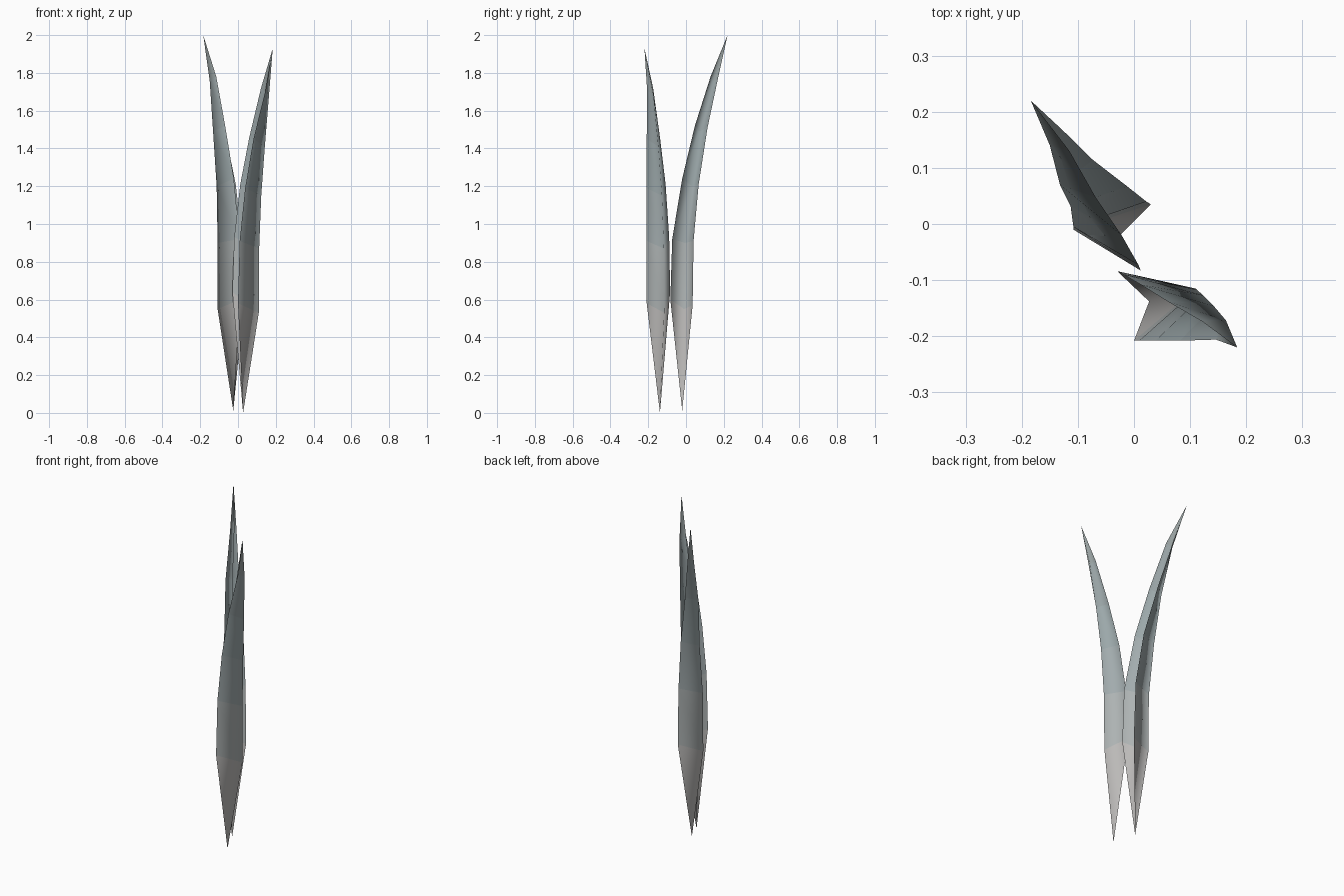
import bpy, bmesh

# Grey at the foot, turning to a dark blue-green grey upwards
bands = []
for i, col in enumerate([(0.50, 0.49, 0.48), (0.42, 0.45, 0.45), (0.36, 0.41, 0.42),
                         (0.33, 0.39, 0.40), (0.31, 0.36, 0.37), (0.30, 0.34, 0.34)]):
    mat = bpy.data.materials.new("leaf_band_%d" % i)
    mat.diffuse_color = (*col, 1)
    bands.append(mat)


def blade(name, base, rim_a, fold, rim_b, tip):
    """Thin V-folded blade: three long rails meeting at a base and a tip point."""
    bm = bmesh.new()
    rails = [[bm.verts.new(p) for p in rail] for rail in (rim_a, fold, rim_b)]
    v_base, v_tip = bm.verts.new(base), bm.verts.new(tip)
    for left, right in zip(rails, rails[1:]):
        faces = [bm.faces.new((v_base, right[0], left[0]))]
        for i in range(len(left) - 1):
            faces.append(bm.faces.new((left[i], right[i], right[i + 1], left[i + 1])))
        faces.append(bm.faces.new((left[-1], right[-1], v_tip)))
        for i, f in enumerate(faces):
            f.material_index = i
            f.smooth = True
    bmesh.ops.recalc_face_normals(bm, faces=bm.faces)
    # the outside is the side away from the open edges
    open_x = rim_a[0][0] - fold[0][0]
    bm.normal_update()
    if rails[0][0].link_faces[0].normal.x * open_x > 0:
        bmesh.ops.reverse_faces(bm, faces=bm.faces)
    me = bpy.data.meshes.new(name)
    bm.to_mesh(me)
    bm.free()
    for mat in bands:
        me.materials.append(mat)
    ob = bpy.data.objects.new(name, me)
    bpy.context.collection.objects.link(ob)
    return ob


# Taller leaf, leaning to the back left, open towards +x
blade("tall_leaf",
      (-0.025, -0.02, 0.012),
      [(0.012, -0.083, 0.60), (0.008, -0.073, 0.92), (-0.022, -0.02, 1.24),
       (-0.068, 0.047, 1.52), (-0.115, 0.13, 1.78)],
      [(-0.108, -0.01, 0.55), (-0.108, -0.005, 0.90), (-0.113, 0.032, 1.20),
       (-0.132, 0.07, 1.49), (-0.15, 0.14, 1.76)],
      [(0.03, 0.035, 0.57), (0.022, 0.04, 0.91), (-0.012, 0.067, 1.21),
       (-0.073, 0.114, 1.51), (-0.127, 0.167, 1.76)],
      (-0.184, 0.22, 2.0))

# Shorter leaf, leaning to the front right, open towards -x
blade("short_leaf",
      (0.027, -0.138, 0.0),
      [(-0.03, -0.084, 0.64), (-0.02, -0.089, 0.93), (0.012, -0.108, 1.21),
       (0.06, -0.138, 1.46), (0.122, -0.174, 1.72)],
      [(0.11, -0.115, 0.53), (0.112, -0.117, 0.87), (0.123, -0.127, 1.15),
       (0.142, -0.146, 1.41), (0.164, -0.172, 1.68)],
      [(0.0, -0.208, 0.58), (0.009, -0.208, 0.91), (0.038, -0.208, 1.19),
       (0.082, -0.208, 1.45), (0.146, -0.206, 1.71)],
      (0.184, -0.22, 1.93))
